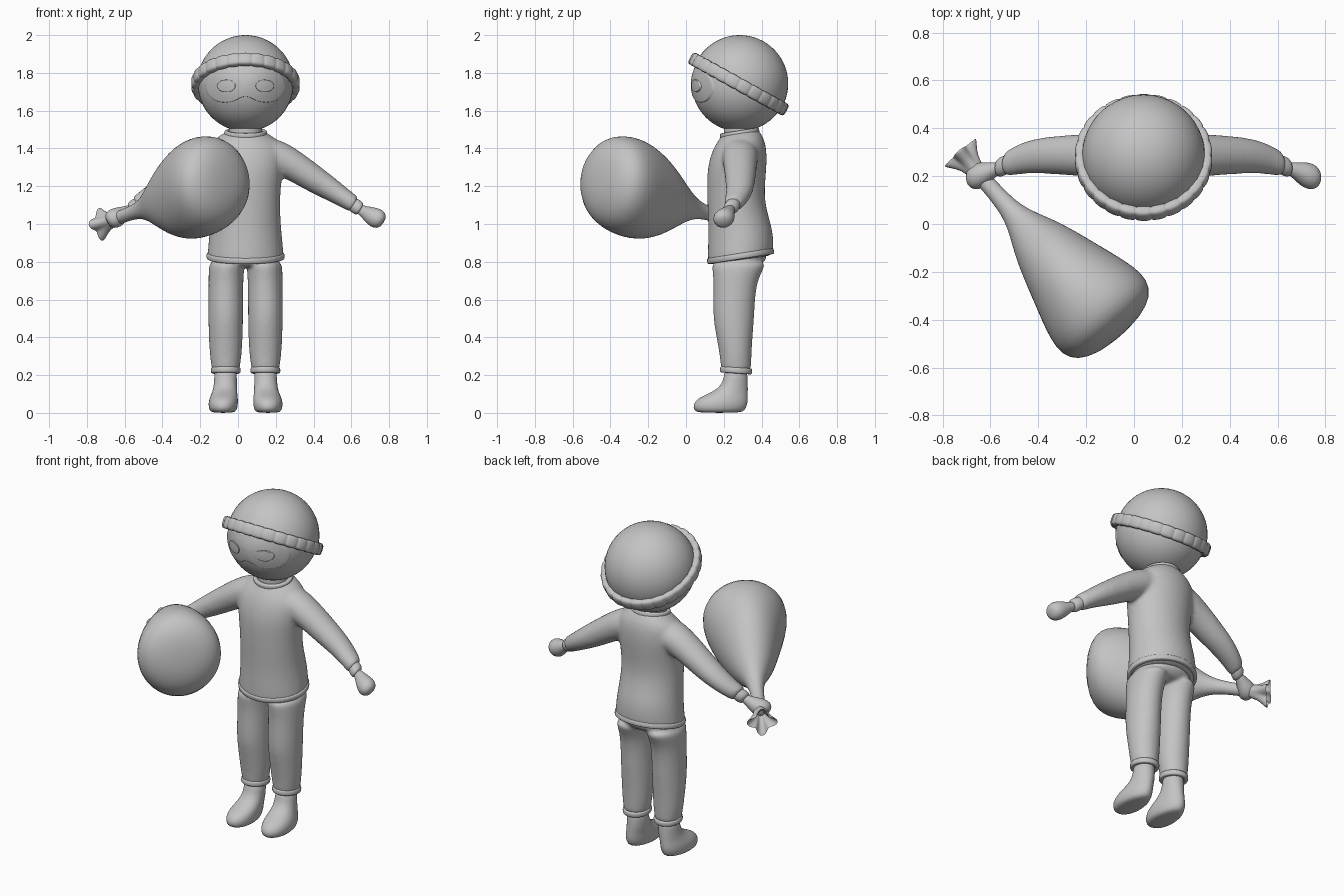
import bpy, bmesh, math
from mathutils import Vector, Matrix

if "Cube" in bpy.data.objects:
    bpy.data.objects.remove(bpy.data.objects["Cube"])

MID = 0.04                              # body centre line in x
HEAD = Vector((MID, 0.284, 1.743))
HEAD_R = 0.253
BAND_TILT = math.radians(-29)
X, Y, Z = Vector((1, 0, 0)), Vector((0, 1, 0)), Vector((0, 0, 1))

clay = bpy.data.materials.new("light_grey")
clay.use_nodes = True
clay.diffuse_color = (0.55, 0.55, 0.55, 1)
clay.node_tree.nodes["Principled BSDF"].inputs["Base Color"].default_value = clay.diffuse_color


def finish(name, bm, subdivide=0, voxel=0):
    """Turn a bmesh into a smooth, coloured object."""
    bmesh.ops.recalc_face_normals(bm, faces=bm.faces)
    mesh = bpy.data.meshes.new(name)
    bm.to_mesh(mesh)
    bm.free()
    obj = bpy.data.objects.new(name, mesh)
    bpy.context.collection.objects.link(obj)
    mesh.materials.append(clay)
    bpy.ops.object.select_all(action='DESELECT')
    obj.select_set(True)
    bpy.context.view_layer.objects.active = obj
    bpy.ops.object.shade_smooth_by_angle(angle=math.radians(60))
    if subdivide:
        sub = obj.modifiers.new("subdivide", 'SUBSURF')
        sub.levels = sub.render_levels = subdivide
    if voxel:
        remesh = obj.modifiers.new("blend", 'REMESH')
        remesh.mode = 'VOXEL'
        remesh.voxel_size = voxel
        remesh.use_smooth_shade = True
        relax = obj.modifiers.new("relax", 'SMOOTH')
        relax.factor = 0.5
        relax.iterations = 14


def skin(bm, rings, cap_start=True, cap_end=True, loop=False):
    """Bridge rings of points with quads."""
    rows = [[bm.verts.new(p) for p in ring] for ring in rings]
    count = len(rows[0])
    pairs = list(zip(rows, rows[1:])) + ([(rows[-1], rows[0])] if loop else [])
    for a, b in pairs:
        for i in range(count):
            j = (i + 1) % count
            bm.faces.new((a[i], a[j], b[j], b[i]))
    if cap_start and not loop:
        bm.faces.new(rows[0])
    if cap_end and not loop:
        bm.faces.new(rows[-1])


def tube(bm, rows, u=X, v=Y, egg=0, sides=32):
    """Loft ellipses: each row is centre, u radius, v radius, optional wave."""
    rings = []
    for centre, ru, rv, *wave in rows:
        ring = []
        for i in range(sides):
            a = math.tau * i / sides
            k = 1 + (wave[0] * math.cos(4 * a) if wave else 0)
            ring.append(centre + u * (ru * k * math.cos(a) * (1 - egg * math.sin(a)))
                        + v * (rv * k * math.sin(a)))
        rings.append(ring)
    skin(bm, rings)


def limb(rows, side):
    """Rows of offset, y, z, radii placed on one side of the body."""
    return [(Vector((MID + side * dx, y, z)), ru, rv) for dx, y, z, ru, rv in rows]


def band(name, centre, rx, ry, tilt, thick, high, bumps=0):
    """Closed ring with a rounded-box section, optionally scalloped."""
    bm = bmesh.new()
    spin = Matrix.Rotation(tilt, 3, 'X')
    count = bumps * 10 if bumps else 48
    rings = []
    for i in range(count):
        a = math.tau * i / count
        puff = 0.75 + 0.25 * abs(math.sin(a * bumps / 2)) ** 0.4 if bumps else 1
        ring = []
        for j in range(16):
            b = math.tau * j / 16
            c, s = math.cos(b), math.sin(b)
            out = thick * puff * math.copysign(abs(c) ** 0.6, c)
            up = high * (0.5 + puff / 2) * math.copysign(abs(s) ** 0.6, s)
            ring.append(centre + spin @ Vector(((rx + out) * math.cos(a), (ry + out) * math.sin(a), up)))
        rings.append(ring)
    skin(bm, rings, loop=True)
    finish(name, bm)


def face_plate(name, outline, dx, dz, lift):
    """Thin plate wrapped over the front of the head."""
    bm = bmesh.new()
    rings = []
    for t, height in ((1, -0.004), (1, lift), (0.96, lift), (0.65, lift), (0.3, lift), (0.05, lift)):
        ring = []
        for px, pz in outline:
            x, z = dx + px * t, dz + pz * t
            depth = math.sqrt((HEAD_R + height) ** 2 - x * x - z * z)
            ring.append(HEAD + Vector((x, -depth, z)))
        rings.append(ring)
    skin(bm, rings, cap_start=False)
    finish(name, bm, subdivide=2)


# Head
bm = bmesh.new()
bmesh.ops.create_uvsphere(bm, u_segments=48, v_segments=32, radius=HEAD_R,
                          matrix=Matrix.Translation(HEAD))
finish("head", bm)

# Knitted cap and its scalloped brim, tipped down at the back
bm = bmesh.new()
bmesh.ops.create_uvsphere(bm, u_segments=48, v_segments=32, radius=0.257)
bmesh.ops.delete(bm, geom=[p for p in bm.verts if p.co.z < -0.01], context='VERTS')
bm.transform(Matrix.Translation(HEAD) @ Matrix.Rotation(BAND_TILT, 4, 'X'))
finish("cap", bm)
band("cap_brim", HEAD - Y * 0.006 - Z * 0.002, 0.264, 0.268, BAND_TILT, 0.024, 0.035, bumps=26)

# Eye mask with two oval eyes
half = [(0.0, 0.1), (0.09, 0.1), (0.155, 0.085), (0.2, 0.05), (0.219, 0.0), (0.207, -0.045),
        (0.168, -0.082), (0.11, -0.093), (0.06, -0.084), (0.03, -0.064), (0.0, -0.056)]
face_plate("eye_mask", half + [(-x, z) for x, z in half[-2:0:-1]], 0, -0.01, 0.006)
oval = [(0.05 * math.cos(math.tau * i / 16), 0.034 * math.sin(math.tau * i / 16)) for i in range(16)]
for label, side in (("left", 1), ("right", -1)):
    face_plate(label + "_eye", oval, side * 0.102, -0.012, 0.0095)

# Neck and collar
bm = bmesh.new()
tube(bm, limb([(0, 0.285, z, 0.088, 0.085) for z in (1.42, 1.48, 1.56)], 1))
finish("neck", bm)
band("collar", Vector((MID, 0.284, 1.479)), 0.101, 0.093, math.radians(9), 0.012, 0.016)

# Sweater: torso and both sleeves blended together
torso = [(0, 0.288, 0.805, 0.2, 0.168), (0, 0.289, 0.82, 0.204, 0.174), (0, 0.29, 0.92, 0.195, 0.174),
         (0, 0.28, 1.0, 0.187, 0.162), (0, 0.265, 1.1, 0.183, 0.151), (0, 0.265, 1.2, 0.187, 0.154),
         (0, 0.27, 1.3, 0.202, 0.159), (0, 0.277, 1.38, 0.206, 0.149), (0, 0.282, 1.43, 0.185, 0.132),
         (0, 0.285, 1.465, 0.14, 0.11), (0, 0.285, 1.485, 0.105, 0.097), (0, 0.285, 1.495, 0.09, 0.09)]
sleeve = [(0.06, 0.285, 1.38, 0.1, 0.09), (0.08, 0.285, 1.378, 0.1, 0.09), (0.16, 0.287, 1.36, 0.097, 0.091),
          (0.26, 0.287, 1.307, 0.088, 0.08), (0.36, 0.288, 1.24, 0.081, 0.073), (0.46, 0.285, 1.178, 0.072, 0.06),
          (0.53, 0.268, 1.132, 0.062, 0.05), (0.565, 0.254, 1.11, 0.054, 0.047), (0.58, 0.248, 1.1, 0.05, 0.044)]
bm = bmesh.new()
tube(bm, limb(torso, 1), v=Vector((0, 1, 0.15)))
for side in (1, -1):
    tube(bm, limb(sleeve, side), u=Y, v=Vector((side * 0.5, 0, 0.87)))
finish("sweater", bm, subdivide=2, voxel=0.01)
band("sweater_hem", Vector((MID, 0.289, 0.83)), 0.194, 0.166, math.radians(9), 0.013, 0.016)

# Trousers: hips and both legs blended together
leg = [(0.105, 0.265, 0.22, 0.072, 0.077), (0.105, 0.265, 0.235, 0.074, 0.079), (0.105, 0.263, 0.3, 0.084, 0.084),
       (0.105, 0.257, 0.4, 0.09, 0.095), (0.105, 0.252, 0.5, 0.092, 0.109), (0.105, 0.255, 0.6, 0.092, 0.11),
       (0.104, 0.262, 0.7, 0.092, 0.116), (0.101, 0.276, 0.77, 0.095, 0.139), (0.096, 0.283, 0.81, 0.09, 0.145)]
hips = [(0, 0.27, 0.77, 0.1, 0.09), (0, 0.278, 0.785, 0.17, 0.125), (0, 0.285, 0.82, 0.182, 0.145),
        (0, 0.287, 0.85, 0.172, 0.145)]
bm = bmesh.new()
tube(bm, limb(hips, 1))
for side in (1, -1):
    tube(bm, limb(leg, side))
finish("trousers", bm, subdivide=2, voxel=0.008)

# Paired cuffs, hands and shoes
cuff = [(0.55, 0.257, 1.117, 0.038, 0.036), (0.585, 0.243, 1.093, 0.042, 0.04),
        (0.6, 0.237, 1.083, 0.041, 0.038), (0.612, 0.232, 1.075, 0.032, 0.03)]
hand = [(0.59, 0.238, 1.085, 0.024, 0.024), (0.625, 0.226, 1.068, 0.031, 0.03), (0.655, 0.211, 1.05, 0.048, 0.045),
        (0.69, 0.2, 1.032, 0.058, 0.055), (0.716, 0.196, 1.018, 0.051, 0.048), (0.733, 0.194, 1.01, 0.026, 0.026)]
shoe = [(0.119, 0.175, 0.0, 0.055, 0.11), (0.119, 0.177, 0.012, 0.072, 0.135), (0.119, 0.181, 0.045, 0.079, 0.145),
        (0.116, 0.195, 0.077, 0.075, 0.133), (0.112, 0.221, 0.1, 0.068, 0.106), (0.108, 0.25, 0.13, 0.062, 0.078),
        (0.106, 0.263, 0.17, 0.06, 0.063), (0.105, 0.265, 0.25, 0.059, 0.06)]
for label, side in (("left", 1), ("right", -1)):
    across = Vector((side * 0.5, 0, 0.87))
    for part, rows in (("sleeve_cuff", cuff), ("hand", hand)):
        bm = bmesh.new()
        tube(bm, limb(rows, side), u=Y, v=across, sides=20)
        finish(label + "_" + part, bm, subdivide=1)
    bm = bmesh.new()
    tube(bm, limb(shoe, side), egg=0.1)
    finish(label + "_shoe", bm, subdivide=1)
    band(label + "_trouser_cuff", Vector((MID + side * 0.105, 0.265, 0.225)), 0.066, 0.072,
         math.radians(-4), 0.013, 0.016)

# Sack held by its neck, with a gathered open mouth behind the hand
grip = Vector((-0.64, 0.2, 1.03))
along = Vector((0.575, -0.655, 0.215)).normalized()
level = along.cross(Z).normalized()
rise = level.cross(along)
profile = [(-0.02, 0.012, 0.012, 0), (-0.08, 0.028, 0.028, 0.1), (-0.13, 0.062, 0.062, 0.25),
           (-0.137, 0.07, 0.07, 0.28), (-0.13, 0.07, 0.07, 0.28), (-0.095, 0.052, 0.052, 0.15),
           (-0.05, 0.036, 0.036, 0), (0.05, 0.034, 0.034, 0), (0.14, 0.038, 0.038, 0),
           (0.21, 0.048, 0.052, 0), (0.28, 0.075, 0.087, 0), (0.35, 0.11, 0.133, 0),
           (0.45, 0.147, 0.2, 0), (0.55, 0.178, 0.243, 0), (0.64, 0.207, 0.262, 0),
           (0.73, 0.233, 0.262, 0), (0.81, 0.238, 0.243, 0), (0.865, 0.205, 0.2, 0),
           (0.9, 0.13, 0.12, 0), (0.908, 0.03, 0.03, 0)]
bm = bmesh.new()
tube(bm, [(grip + along * s, *row) for s, *row in profile], u=level, v=rise + along * 0.12)
finish("sack", bm, subdivide=1)
